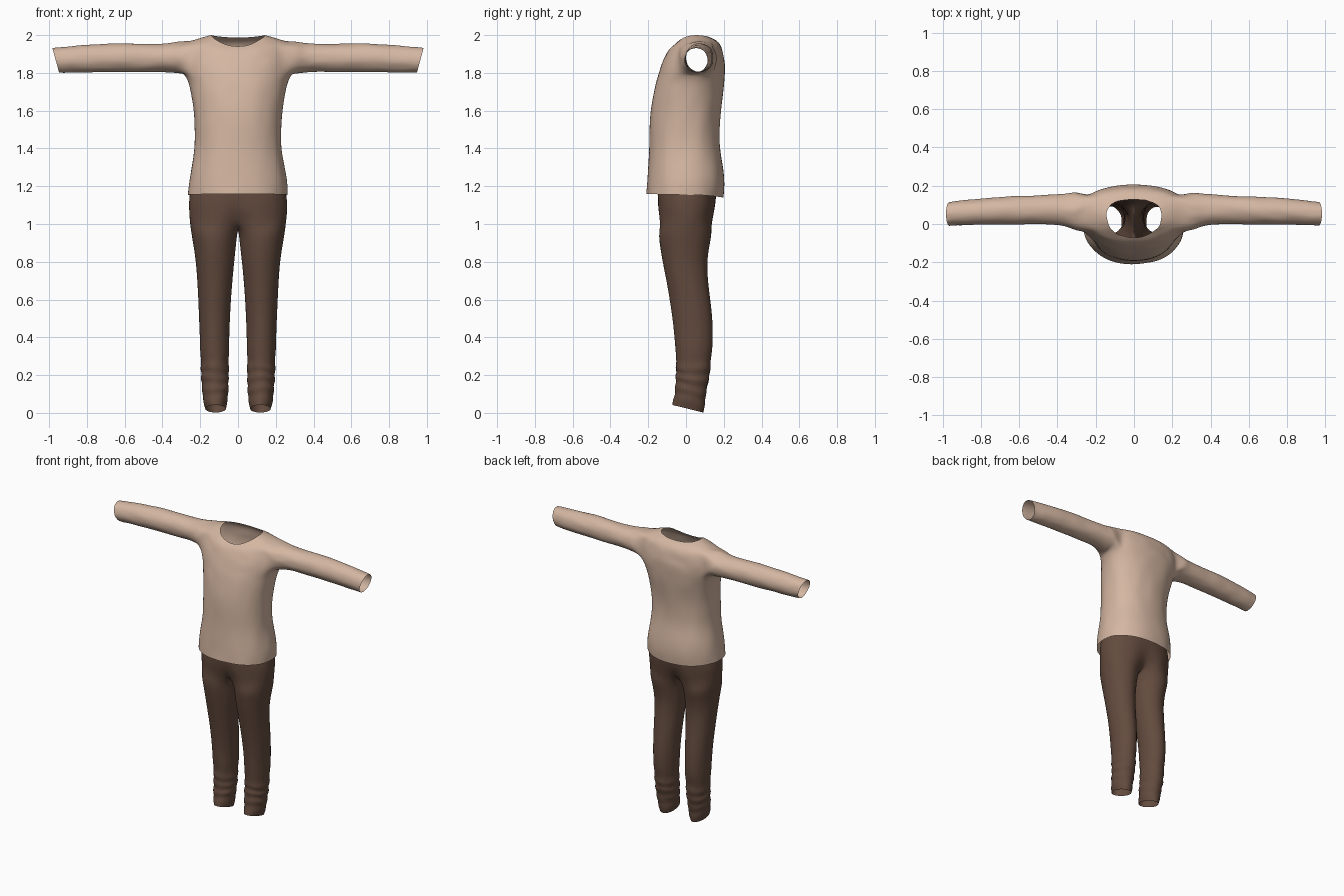
import bpy, bmesh, math, random
from mathutils import Vector

if "Cube" in bpy.data.objects:
    bpy.data.objects.remove(bpy.data.objects["Cube"])

random.seed(4)
N = 32


def material(name, rgb):
    m = bpy.data.materials.new(name)
    m.diffuse_color = (*rgb, 1)
    m.use_nodes = True
    m.node_tree.nodes["Principled BSDF"].inputs["Base Color"].default_value = m.diffuse_color
    return m


def skin(bm, a, b):
    """Quads between two closed rings of equal length."""
    n = len(a)
    return [bm.faces.new((a[i], a[(i + 1) % n], b[(i + 1) % n], b[i])) for i in range(n)]


def body_ring(bm, zf, zs, zb, hw, yf, yb, yc, power=0.9, pinch=0, jit=0.0):
    """Horizontal ring; height blends from front to side to back."""
    ring = []
    for i in range(N):
        t = 2 * math.pi * i / N
        c, s = math.cos(t), math.sin(t)
        if abs(c) < 1e-6: c = 0.0
        if abs(s) < 1e-6: s = 0.0
        x = hw * math.copysign(abs(c) ** power, c)
        d = abs(s) ** power
        y = yc + d * ((yb - yc) if s > 0 else (yf - yc))
        y = yc + (y - yc) * (1 - pinch * math.exp(-(x / 0.06) ** 2))
        z = zs + s * s * ((zb if s > 0 else zf) - zs)
        j = random.uniform(-jit, jit)
        ring.append(bm.verts.new((x + j * c, y + j * s, z)))
    return ring


def finish(bm, name, mat):
    bmesh.ops.recalc_face_normals(bm, faces=bm.faces)
    me = bpy.data.meshes.new(name)
    bm.to_mesh(me)
    bm.free()
    me.materials.append(mat)
    for p in me.polygons:
        p.use_smooth = True
    ob = bpy.data.objects.new(name, me)
    bpy.context.collection.objects.link(ob)
    sub = ob.modifiers.new("smooth cloth", 'SUBSURF')
    sub.levels = sub.render_levels = 2
    return ob


# Shirt torso: hem to neckline
bm = bmesh.new()
levels = [  # front z, side z, back z, half width, front y, back y, centre y
    (1.16, 1.155, 1.14, .265, -.210, .198, .0),
    (1.22, 1.22, 1.21, .262, -.207, .206, .0),
    (1.30, 1.30, 1.30, .248, -.202, .200, .0),
    (1.40, 1.40, 1.40, .230, -.196, .180, .0),
    (1.50, 1.50, 1.50, .230, -.193, .176, .0),
    (1.60, 1.60, 1.60, .234, -.188, .184, .01),
    (1.70, 1.70, 1.70, .252, -.172, .200, .03),
    (1.75, 1.755, 1.76, .264, -.160, .205, .05),
    (1.79, 1.795, 1.81, .285, -.148, .207, .06),
    (1.83, 1.84, 1.85, .285, -.136, .205, .065),
    (1.865, 1.885, 1.88, .280, -.123, .200, .07),
    (1.895, 1.93, 1.92, .270, -.110, .193, .075),
    (1.915, 1.967, 1.95, .252, -.098, .182, .075),
    (1.93, 1.985, 1.975, .200, -.085, .158, .06),
    (1.94, 2.0, 1.987, .145, -.070, .130, .05),
]
rings = [body_ring(bm, *l, jit=.003) for l in levels]
faces = [skin(bm, a, b) for a, b in zip(rings, rings[1:])]

# Sleeves grow out of square holes left in the torso sides
LO, HI, K = 8, 12, 3
sleeve = [  # x, centre y, centre z, y radius, z radius
    (.305, .066, 1.882, .104, .087),
    (.345, .073, 1.880, .088, .080),
    (.40, .076, 1.880, .080, .076),
    (.47, .074, 1.879, .077, .075),
    (.54, .073, 1.879, .074, .077),
    (.61, .071, 1.880, .077, .076),
    (.68, .069, 1.879, .072, .078),
    (.75, .067, 1.877, .073, .073),
    (.82, .064, 1.874, .067, .074),
    (.89, .060, 1.871, .067, .069),
    (.935, .056, 1.869, .063, .069),
    (.965, .053, 1.867, .063, .065),
]
doomed = []
for side, mid in ((1, 0), (-1, N // 2)):
    cols = [(mid + side * k) % N for k in range(-K, K + 1)]
    for r in range(LO, HI):
        for k in range(-K, K):
            doomed.append(faces[r][(mid + k) % N])
    loop = [rings[LO][c] for c in cols]
    loop += [rings[r][cols[-1]] for r in range(LO + 1, HI)]
    loop += [rings[HI][c] for c in reversed(cols)]
    loop += [rings[r][cols[0]] for r in range(HI - 1, LO, -1)]
    n = len(loop)
    prev = loop
    for x, yc, zc, ry, rz in sleeve:
        ring = []
        for i in range(n):
            t = math.radians(225) + 2 * math.pi * (i + .4) / n
            w = 1 + random.uniform(-.035, .035)
            slant = .018 * math.sin(t) * max(0, (x - .7) / .27)
            ring.append(bm.verts.new((side * (x + slant), yc + ry * w * math.cos(t),
                                      zc + rz * w * math.sin(t))))
        skin(bm, prev, ring)
        prev = ring
bmesh.ops.delete(bm, geom=doomed, context='FACES')
finish(bm, "long_sleeved_shirt", material("warm beige cloth", (.66, .47, .36)))

# Trousers: hips
bm = bmesh.new()
hips = [  # z, half width, front y, back y, pinch at the middle
    (1.27, .238, -.145, .150, 0),
    (1.20, .250, -.152, .162, 0),
    (1.13, .262, -.155, .165, .04),
    (1.07, .261, -.156, .160, .12),
    (1.01, .256, -.153, .152, .30),
]
rings = [body_ring(bm, z, z, z, hw, yf, yb, 0, pinch=p, jit=.002) for z, hw, yf, yb, p in hips]
for a, b in zip(rings, rings[1:]):
    skin(bm, a, b)

# Crotch seam from front to back
last = rings[-1]
front, back = last[3 * N // 4], last[N // 4]
seam = []
for i in range(1, 6):
    p = back.co.lerp(front.co, i / 6)
    p.z = 1.01 - .045 * math.sin(math.pi * i / 6)
    p.x = 0
    seam.append(bm.verts.new(p))

# Legs, bunched up at the ankles
legs = [  # z, outer x, inner x, front y, back y
    (.95, .248, .004, -.147, .140),
    (.89, .238, .010, -.140, .126),
    (.80, .224, .020, -.125, .112),
    (.70, .217, .030, -.105, .117),
    (.60, .211, .037, -.087, .130),
    (.50, .207, .042, -.072, .141),
    (.40, .203, .046, -.062, .145),
    (.32, .202, .046, -.056, .139),
    (.265, .194, .052, -.050, .128),
    (.235, .203, .044, -.058, .134),
    (.205, .190, .054, -.047, .120),
    (.180, .202, .043, -.060, .126),
    (.150, .186, .054, -.050, .110),
    (.120, .196, .046, -.064, .112),
    (.090, .184, .056, -.056, .100),
    (.060, .187, .055, -.068, .102),
    (.022, .173, .064, -.072, .092),
]
for side in (1, -1):
    half = [last[(3 * N // 4 + side * k) % N] for k in range(N // 2 + 1)]
    prev = half + seam
    for z, xo, xi, yf, yb in legs:
        ring = []
        cx, rx = (xo + xi) / 2, (xo - xi) / 2
        cy, ry = (yf + yb) / 2, (yb - yf) / 2
        tilt = .022 * max(0, 1 - z / .3)
        for i in range(N // 2 + 6):
            deg = -145 + 290 * i / 16 if i <= 16 else 145 + 70 * (i - 16) / 6
            t = math.radians(deg)
            w = 1 + random.uniform(-.03, .03) * (1 if z < .3 else .4)
            drop = -tilt * math.sin(t)
            if .05 < z < .29:
                drop += .006 * math.sin(2 * t + side + 20 * z)
            ring.append(bm.verts.new((side * (cx + rx * w * math.cos(t)),
                                      cy + ry * w * math.sin(t), z + drop)))
        skin(bm, prev, ring)
        prev = ring
finish(bm, "trousers", material("dark brown cloth", (.125, .07, .048)))
